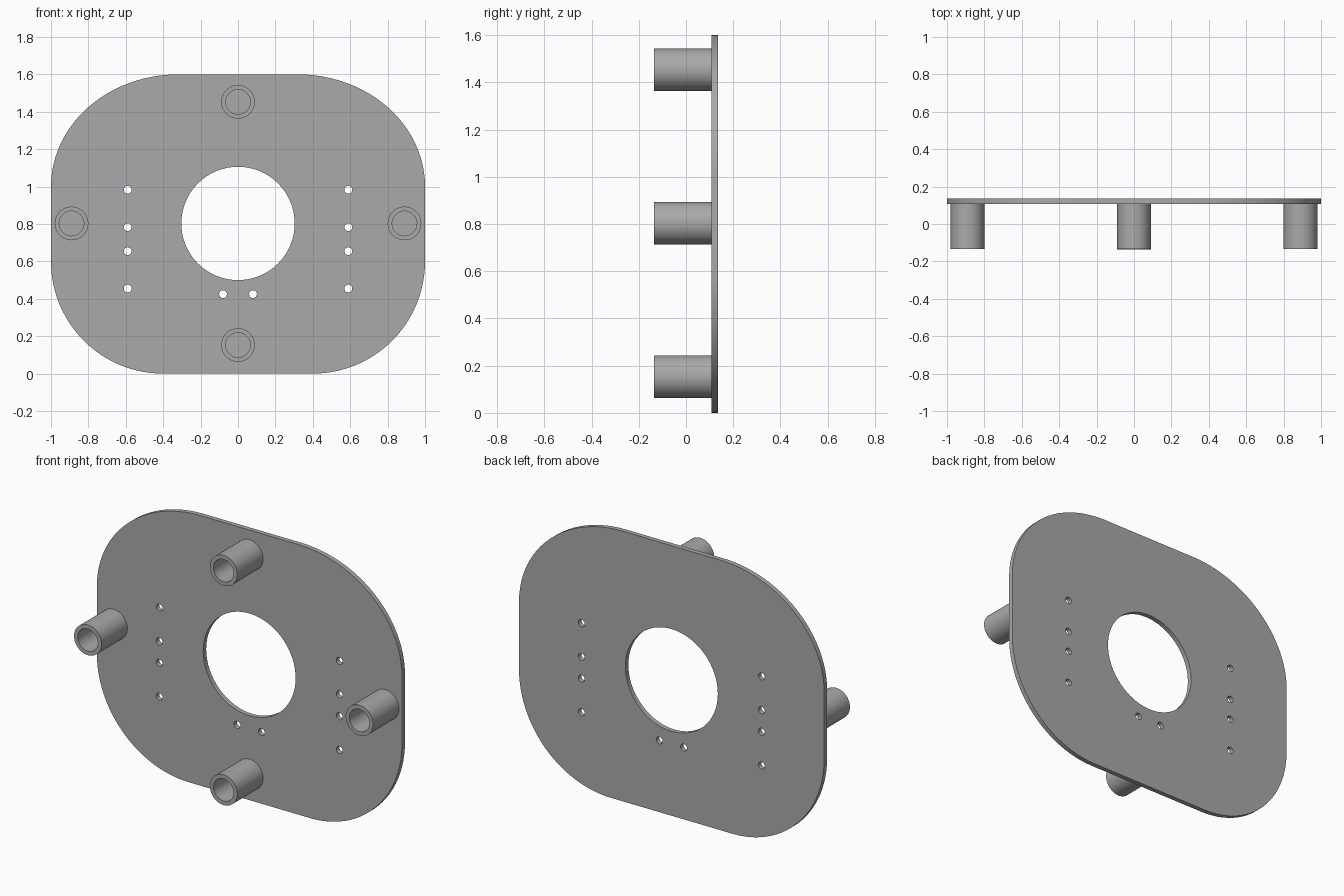
import bpy
import bmesh
from math import sin, cos, pi, radians
from mathutils import Matrix

cube = bpy.data.objects.get("Cube")
if cube:
    bpy.data.objects.remove(cube)

grey = bpy.data.materials.new("plain grey")
grey.use_nodes = True
grey.diffuse_color = (0.4, 0.4, 0.4, 1)
grey.node_tree.nodes["Principled BSDF"].inputs["Base Color"].default_value = (0.4, 0.4, 0.4, 1)


def arc(cx, cz, rx, rz, start, end, steps):
    """Points along an elliptical arc, angles in degrees."""
    angles = [radians(start + (end - start) * i / steps) for i in range(steps + 1)]
    return [(cx + rx * cos(a), cz + rz * sin(a)) for a in angles]


def circle(cx, cz, r, steps):
    return arc(cx, cz, r, r, 0, 360, steps)[:-1]


def extrude_profile(name, loops, y_front, y_back):
    """Fill nested outlines in the xz plane and extrude them along y."""
    curve = bpy.data.curves.new(name + " profile", "CURVE")
    curve.dimensions = "2D"
    curve.fill_mode = "BOTH"
    curve.extrude = (y_back - y_front) / 2
    for loop in loops:
        spline = curve.splines.new("POLY")
        spline.points.add(len(loop) - 1)
        for point, (x, z) in zip(spline.points, loop):
            point.co = (x, z, 0, 1)
        spline.use_cyclic_u = True
    helper = bpy.data.objects.new(name + " helper", curve)
    bpy.context.collection.objects.link(helper)
    bpy.context.view_layer.update()
    graph = bpy.context.evaluated_depsgraph_get()
    mesh = bpy.data.meshes.new_from_object(helper.evaluated_get(graph))
    bpy.data.objects.remove(helper)

    # Stand the profile upright and weld the caps to the walls
    mesh.transform(Matrix.Translation((0, (y_front + y_back) / 2, 0)) @ Matrix.Rotation(pi / 2, 4, "X"))
    bm = bmesh.new()
    bm.from_mesh(mesh)
    bmesh.ops.remove_doubles(bm, verts=bm.verts, dist=0.0001)
    bmesh.ops.recalc_face_normals(bm, faces=bm.faces)
    bm.to_mesh(mesh)
    bm.free()
    mesh.materials.clear()
    mesh.materials.append(grey)

    obj = bpy.data.objects.new(name, mesh)
    bpy.context.collection.objects.link(obj)
    bpy.ops.object.select_all(action="DESELECT")
    obj.select_set(True)
    bpy.context.view_layer.objects.active = obj
    bpy.ops.object.shade_smooth_by_angle(angle=radians(30))
    return obj


FRONT, PLATE_FRONT, BACK = -0.135, 0.107, 0.135
MID = 0.803

# Plate outline with broad rounded corners
top_rx, r = 0.68, 0.6
outline = (arc(1 - top_rx, 1, top_rx, r, 0, 90, 24)
           + arc(top_rx - 1, 1, top_rx, r, 90, 180, 24)
           + arc(r - 1, r, r, r, 180, 270, 24)
           + arc(1 - r, r, r, r, 270, 360, 24))

# Central opening and small mounting holes
holes = [circle(0, MID, 0.303, 64)]
for side in (-1, 1):
    holes += [circle(side * 0.59, z, 0.021, 16) for z in (0.455, 0.655, 0.783, 0.983)]
    holes.append(circle(side * 0.08, 0.425, 0.021, 16))
extrude_profile("plate", [outline] + holes, PLATE_FRONT, BACK)

# Hollow standoffs on the front of the plate
standoffs = {"top": (0, 1.453), "bottom": (0, 0.153), "left": (0.89, MID), "right": (-0.89, MID)}
for place, (x, z) in standoffs.items():
    extrude_profile(place + "_standoff", [circle(x, z, 0.09, 40), circle(x, z, 0.066, 40)],
                    FRONT, PLATE_FRONT)
